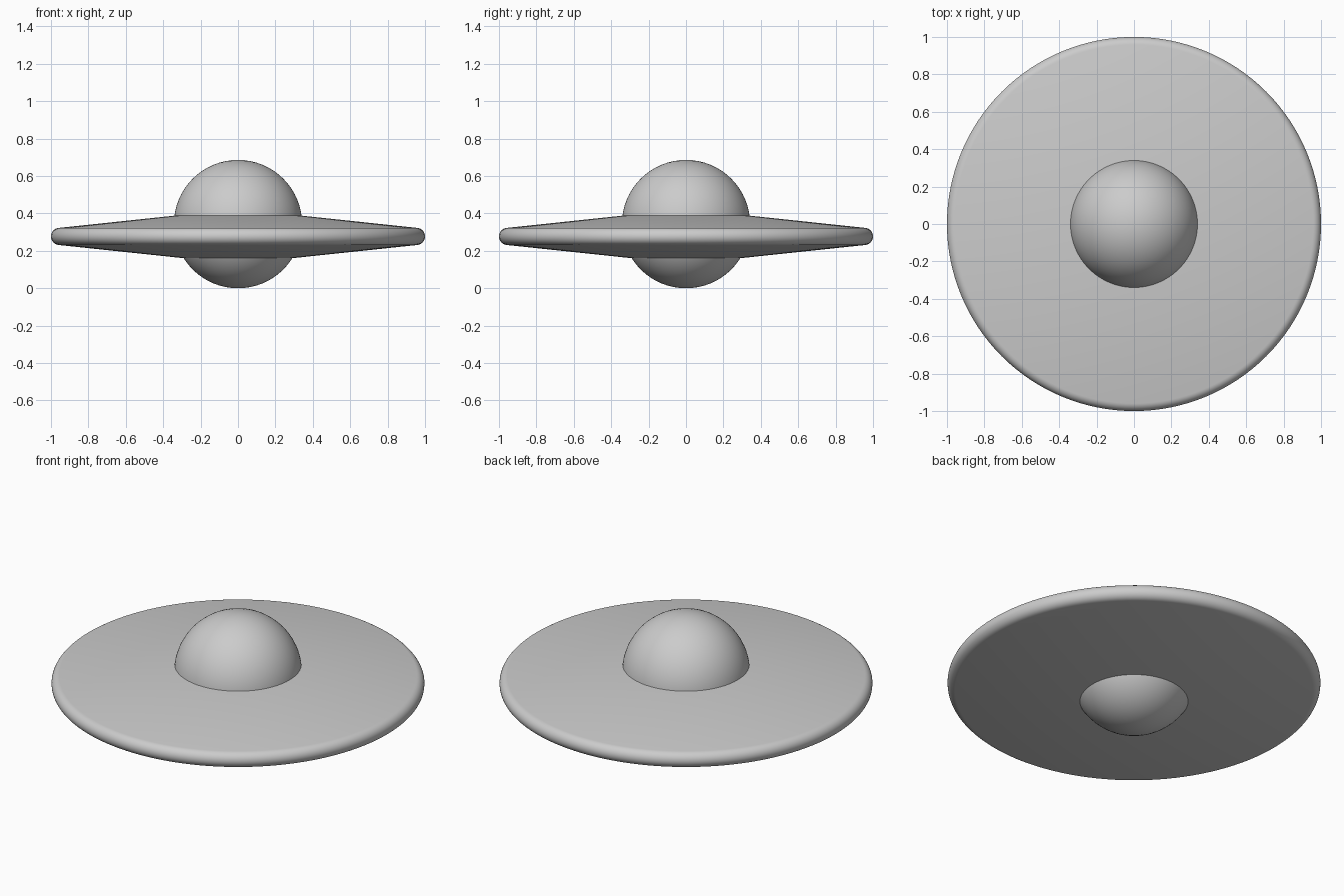
import bpy, bmesh, math

if "Cube" in bpy.data.objects:
    bpy.data.objects.remove(bpy.data.objects["Cube"])

RIM_Z, RIM_R, APEX = 0.277, 0.046, 0.147
SEG = 128


def lathe(name, profile):
    """Revolve an (r, z) profile that starts and ends on the axis."""
    bm = bmesh.new()
    verts = [bm.verts.new((r, 0, z)) for r, z in profile]
    edges = [bm.edges.new(p) for p in zip(verts, verts[1:])]
    bmesh.ops.spin(bm, geom=verts + edges, cent=(0, 0, 0), axis=(0, 0, 1),
                   angle=math.tau, steps=SEG, use_duplicate=False)
    bmesh.ops.remove_doubles(bm, verts=bm.verts, dist=1e-5)
    bmesh.ops.recalc_face_normals(bm, faces=bm.faces)
    mesh = bpy.data.meshes.new(name)
    bm.to_mesh(mesh)
    bm.free()
    obj = bpy.data.objects.new(name, mesh)
    bpy.context.collection.objects.link(obj)
    bpy.context.view_layer.objects.active = obj
    obj.select_set(True)
    bpy.ops.object.shade_smooth_by_angle(angle=math.radians(30))
    obj.select_set(False)
    return obj


# Saucer: two shallow cones joined by a rounded rim
tilt = math.asin((APEX - RIM_R) / (1 - RIM_R))
rim = []
for i in range(17):
    a = (math.pi / 2 - tilt) * (1 - i / 8)
    rim.append((1 - RIM_R + RIM_R * math.cos(a), RIM_Z + RIM_R * math.sin(a)))
lathe("saucer_disc", [(0, RIM_Z + APEX)] + rim + [(0, RIM_Z - APEX)])

# Central ball passing through the disc
bpy.ops.mesh.primitive_uv_sphere_add(segments=64, ring_count=32,
                                     radius=0.343, location=(0, 0, 0.343))
ball = bpy.context.object
ball.name = "central_ball"
bpy.ops.object.shade_smooth()
